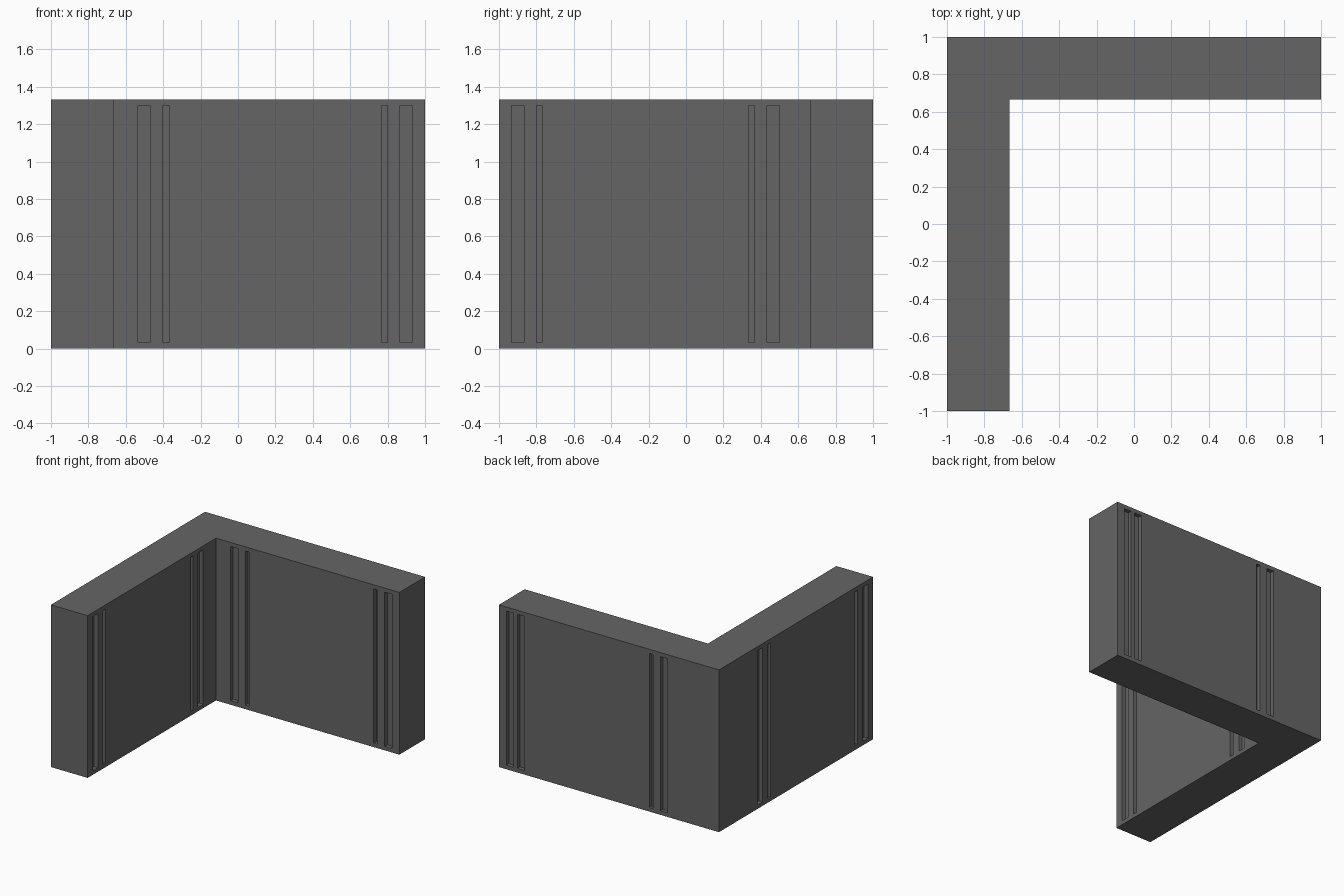
import bpy, bmesh
from mathutils import Matrix, Vector

if "Cube" in bpy.data.objects:
    bpy.data.objects.remove(bpy.data.objects["Cube"])

U = 1 / 30            # module of the design
H = 40 * U            # wall height
INNER = 20 * U        # inner wall planes at x = -INNER and y = INNER
DEPTH = U             # slot depth
OUT = 0.02            # cutter overshoot outside the wall

grey = bpy.data.materials.new("dark grey")
grey.diffuse_color = (0.13, 0.13, 0.13, 1)
grey.use_nodes = True
grey.node_tree.nodes["Principled BSDF"].inputs["Base Color"].default_value = grey.diffuse_color


def make_object(name, bm):
    bmesh.ops.recalc_face_normals(bm, faces=bm.faces)
    mesh = bpy.data.meshes.new(name)
    bm.to_mesh(mesh)
    bm.free()
    mesh.materials.append(grey)
    ob = bpy.data.objects.new(name, mesh)
    bpy.context.collection.objects.link(ob)
    return ob


def add_box(bm, lo, hi):
    lo, hi = Vector(lo), Vector(hi)
    m = Matrix.Translation((lo + hi) / 2) @ Matrix.Diagonal((*(hi - lo), 1))
    bmesh.ops.create_cube(bm, size=1, matrix=m)


# L-shaped corner wall: extruded plan profile
bm = bmesh.new()
plan = [(-1, -1), (-INNER, -1), (-INNER, INNER), (1, INNER), (1, 1), (-1, 1)]
face = bm.faces.new([bm.verts.new((x, y, 0)) for x, y in plan])
top = bmesh.ops.extrude_face_region(bm, geom=[face])
bmesh.ops.translate(bm, vec=(0, 0, H),
                    verts=[v for v in top["geom"] if isinstance(v, bmesh.types.BMVert)])
wall = make_object("corner_wall", bm)

# Vertical slots, as ranges along the wall in modules
back_inner = [(-16, -14), (-12, -11), (23, 24), (26, 28)]
back_outer = [(-16, -14), (-12, -11), (23, 25), (26, 28)]
side = [(-28, -26), (-24, -23), (10, 11), (13, 15)]
Z0, Z1 = U, H - U

bm = bmesh.new()
for a, b in back_inner:
    add_box(bm, (a * U, INNER - OUT, Z0), (b * U, INNER + DEPTH, Z1))
for a, b in back_outer:
    add_box(bm, (a * U, 1 - DEPTH, Z0), (b * U, 1 + OUT, Z1))
for a, b in side:
    add_box(bm, (-INNER - DEPTH, a * U, Z0), (-INNER + OUT, b * U, Z1))
    add_box(bm, (-1 - OUT, a * U, Z0), (-1 + DEPTH, b * U, Z1))
cutter = make_object("slot_cutter", bm)
cutter.hide_render = True
cutter.display_type = 'WIRE'

# Cut the slots
cut = wall.modifiers.new("slots", 'BOOLEAN')
cut.operation = 'DIFFERENCE'
cut.solver = 'EXACT'
cut.object = cutter
bpy.context.view_layer.objects.active = wall
wall.select_set(True)
bpy.ops.object.modifier_apply(modifier=cut.name)
bpy.data.objects.remove(cutter)
